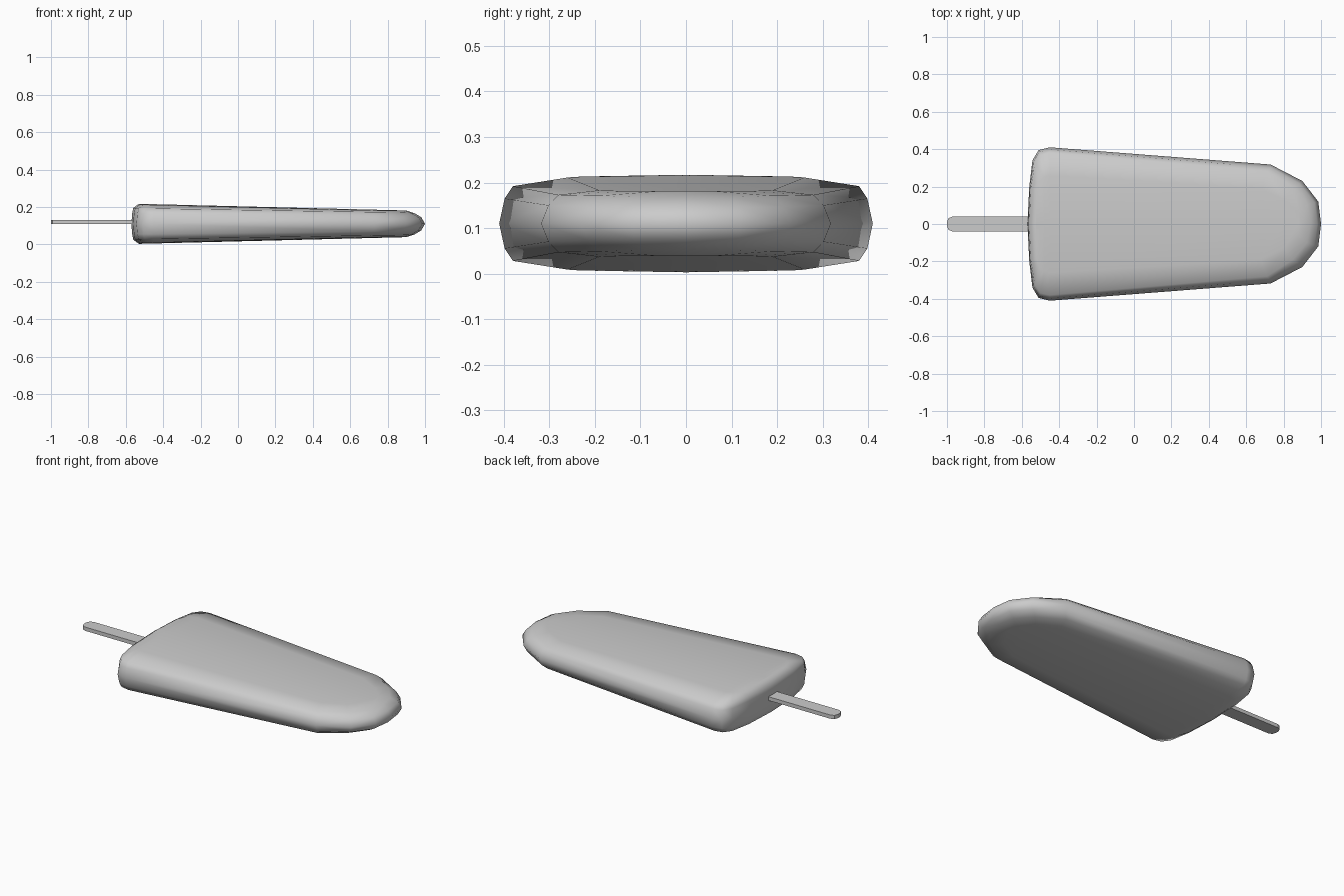
import bpy, bmesh

if "Cube" in bpy.data.objects:
    bpy.data.objects.remove(bpy.data.objects["Cube"])

MID = 0.11  # height of the mould seam


def top_line(x):
    return 0.107 - 0.025 * (x + 0.53)


# Quarter outlines of the bar from the stick end to the tip: x, y, height above seam
seam = [(-.57, 0, 0), (-.56, .20, 0), (-.543, .34, 0), (-.51, .395, 0), (-.45, .41, 0),
        (.73, .318, 0), (.90, .23, 0), (.985, .12, 0), (1.0, 0, 0)]
side = [(-.566, 0, .055), (-.556, .20, .055), (-.538, .335, .055), (-.505, .385, .055),
        (-.45, .398, .055), (.73, .302, .04), (.885, .215, .037), (.965, .115, .035), (.98, 0, .035)]
shoulder = [(-.56, 0, .085), (-.55, .20, .085), (-.53, .325, .083), (-.50, .37, .082),
            (-.45, .38, .082), (.71, .28, .063), (.85, .19, .061), (.925, .10, .058), (.945, 0, .056)]
face = [(-.53, 0, .107), (-.523, .18, .104), (-.505, .23, .103), (-.48, .25, .102),
        (-.45, .26, .101), (.68, .19, .073), (.80, .13, .071), (.88, .06, .071), (.90, 0, .072)]
spine = [(x, 0, top_line(x)) for x, y, z in face]
loops = [seam, side, shoulder, face, spine]

# Frozen bar: skin one quarter, then mirror across both planes
bm = bmesh.new()
rows = [[bm.verts.new(p) for p in loop] for loop in loops]
for a, b in zip(rows, rows[1:]):
    for i in range(len(a) - 1):
        bm.faces.new((a[i], b[i], b[i + 1], a[i + 1]))
bmesh.ops.remove_doubles(bm, verts=bm.verts, dist=0.0015)
for axis in (1, 2):
    copy = bmesh.ops.duplicate(bm, geom=bm.verts[:] + bm.edges[:] + bm.faces[:])["geom"]
    for v in copy:
        if isinstance(v, bmesh.types.BMVert):
            v.co[axis] *= -1
bmesh.ops.remove_doubles(bm, verts=bm.verts, dist=0.0015)
bmesh.ops.recalc_face_normals(bm, faces=bm.faces)
for f in bm.faces:
    f.smooth = True
mesh = bpy.data.meshes.new("ice_bar")
bm.to_mesh(mesh)
bm.free()
bar = bpy.data.objects.new("ice_bar", mesh)
bar.location.z = MID
bpy.context.collection.objects.link(bar)

# Wooden stick: thin slat with rounded outer corners
bm = bmesh.new()
bmesh.ops.create_cube(bm, size=1)
for v in bm.verts:
    v.co = (-0.74 + v.co.x * 0.52, v.co.y * 0.08, 0.119 + v.co.z * 0.022)
corners = [e for e in bm.edges if all(v.co.x < -0.9 for v in e.verts)
           and abs(e.verts[0].co.z - e.verts[1].co.z) > 0.01]
bmesh.ops.bevel(bm, geom=corners, offset=0.03, segments=2, profile=0.5, affect='EDGES')
mesh = bpy.data.meshes.new("stick")
bm.to_mesh(mesh)
bm.free()
stick = bpy.data.objects.new("stick", mesh)
bpy.context.collection.objects.link(stick)
